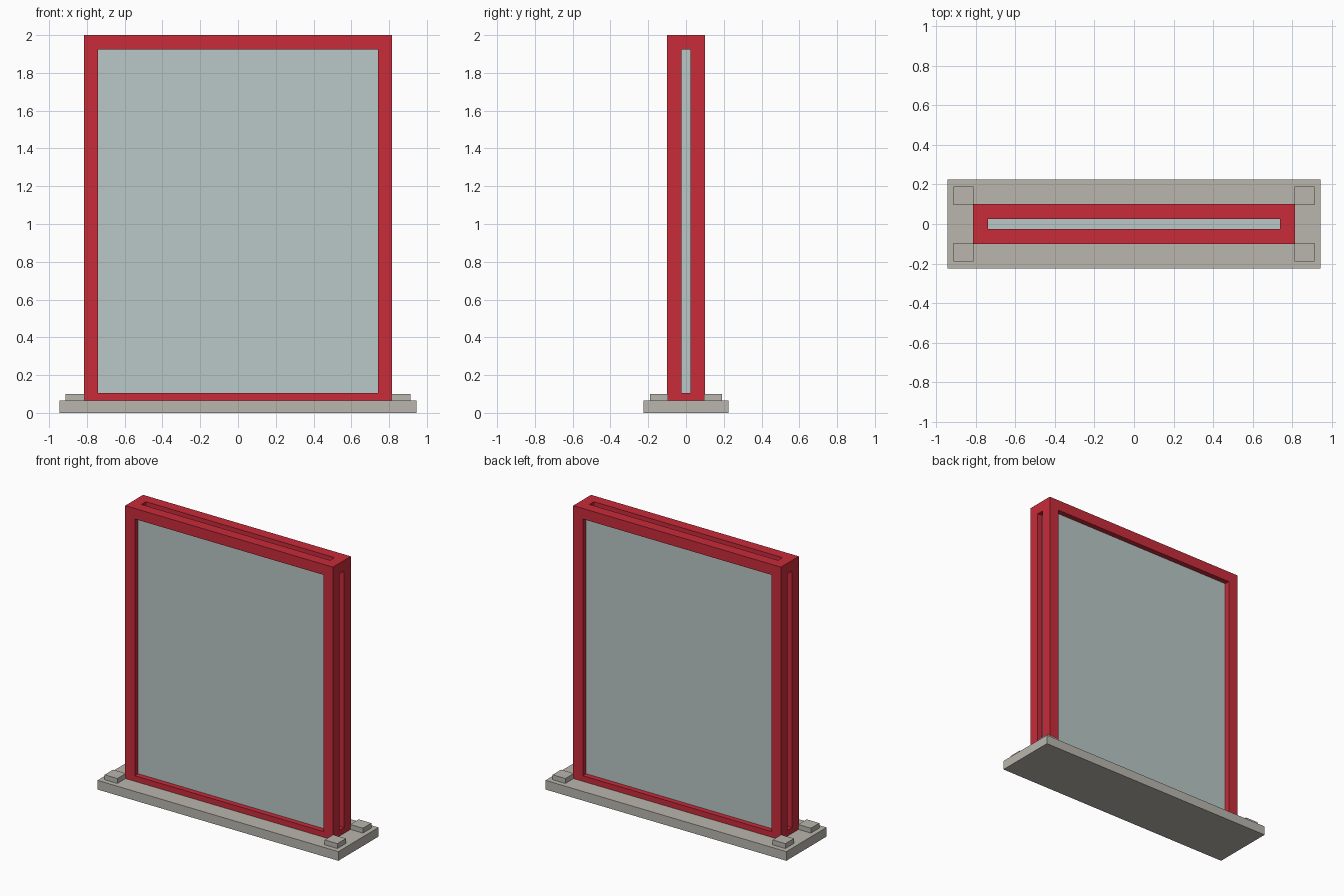
import bpy
from itertools import product

if "Cube" in bpy.data.objects:
    bpy.data.objects.remove(bpy.data.objects["Cube"], do_unlink=True)


def material(name, rgb):
    mat = bpy.data.materials.new(name)
    mat.use_nodes = True
    mat.diffuse_color = (*rgb, 1)
    mat.node_tree.nodes["Principled BSDF"].inputs["Base Color"].default_value = (*rgb, 1)
    return mat


red = material("red", (0.578, 0.025, 0.042))
glass = material("pale glass", (0.49, 0.578, 0.571))
stone = material("warm grey", (0.49, 0.468, 0.423))


def box(name, centre, size, mat):
    bpy.ops.mesh.primitive_cube_add(size=1, location=centre)
    obj = bpy.context.object
    obj.name = name
    obj.scale = size
    bpy.ops.object.transform_apply(location=False, rotation=False, scale=True)
    obj.data.materials.append(mat)
    return obj


# Base slab
BASE_TOP = 0.065
box("base", (0, 0, BASE_TOP / 2), (1.89, 0.45, BASE_TOP), stone)

# Small feet blocks on the base corners
for sx, sy in product((-1, 1), repeat=2):
    box("corner_block", (sx * 0.863, sy * 0.143, 0.0825), (0.1, 0.095, 0.035), stone)

# Glass panel, whose edges are the centre lines of the frame bars
BAR = 0.075
HALF = (0.7775, 0.0625, 0.9475)
MID_Z = 1.015
box("panel", (0, 0, MID_Z), [2 * h for h in HALF], glass)

# Frame: outer cage of twelve bars; uprights run full height, the rest fit between
for sx, sy in product((-1, 1), repeat=2):
    box("upright", (sx * HALF[0], sy * HALF[1], MID_Z),
        (BAR, BAR, 2 * HALF[2] + BAR), red)
for sz in (-1, 1):
    z = MID_Z + sz * HALF[2]
    for s in (-1, 1):
        box("long_rail", (0, s * HALF[1], z), (2 * HALF[0] - BAR, BAR, BAR), red)
        box("short_rail", (s * HALF[0], 0, z), (BAR, 2 * HALF[1] - BAR, BAR), red)
